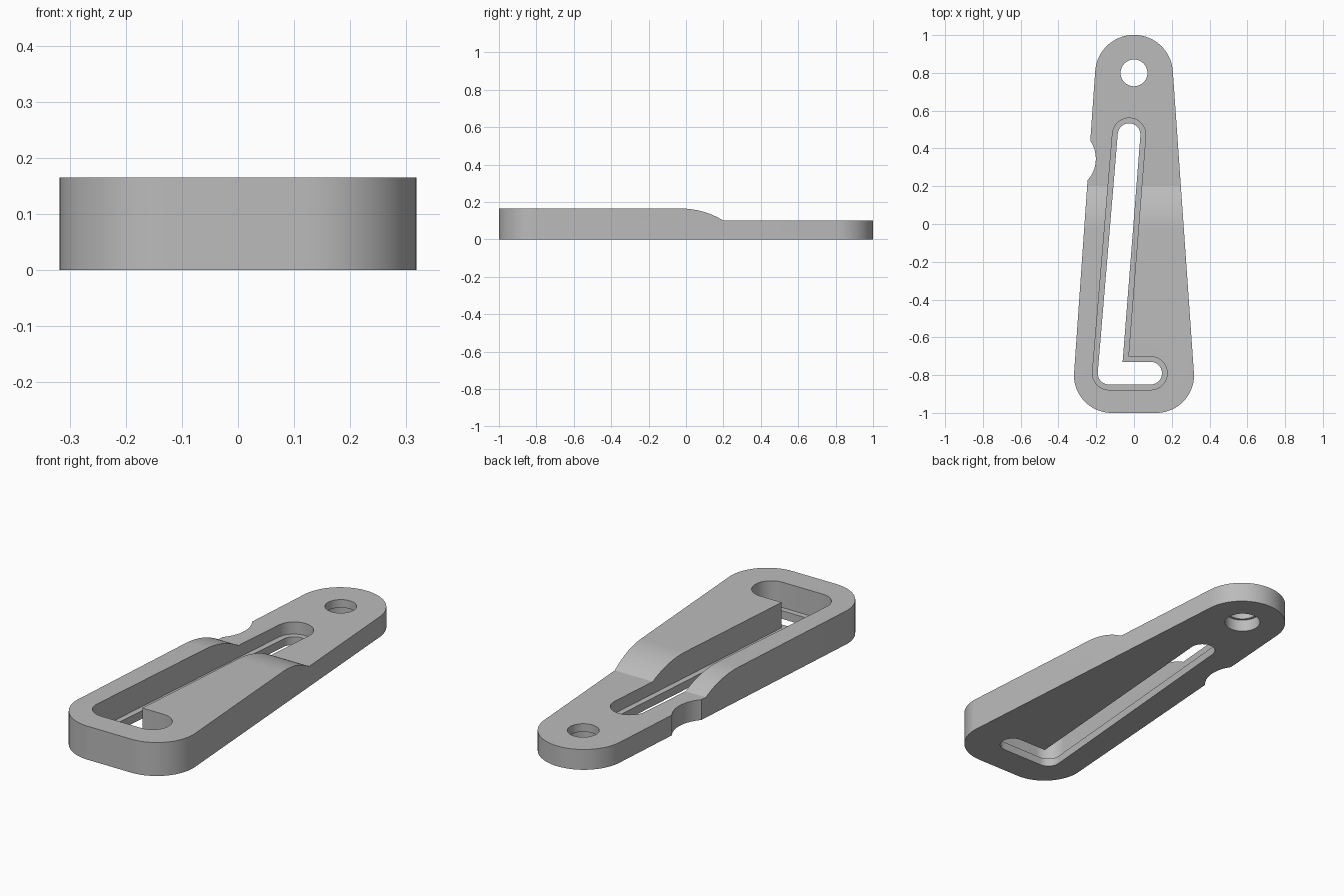
import bpy
import bmesh
from math import sin, cos, radians
from mathutils import Matrix

if "Cube" in bpy.data.objects:
    bpy.data.objects.remove(bpy.data.objects["Cube"], do_unlink=True)

grey = bpy.data.materials.new("plain grey")
grey.use_nodes = True
grey.diffuse_color = (0.5, 0.5, 0.5, 1)
grey.node_tree.nodes["Principled BSDF"].inputs["Base Color"].default_value = (0.5, 0.5, 0.5, 1)


def arc(cx, cy, r, start, end, steps=20):
    angles = [radians(start + (end - start) * i / steps) for i in range(steps + 1)]
    return [(cx + r * cos(a), cy + r * sin(a)) for a in angles]


def prism(name, outline, low, high, matrix=Matrix()):
    """Extrude a closed outline from low to high."""
    bm = bmesh.new()
    face = bm.faces.new([bm.verts.new((x, y, low)) for x, y in outline])
    top = bmesh.ops.extrude_face_region(bm, geom=[face])["geom"]
    bmesh.ops.translate(bm, vec=(0, 0, high - low),
                        verts=[g for g in top if isinstance(g, bmesh.types.BMVert)])
    bmesh.ops.transform(bm, matrix=matrix, verts=bm.verts)
    bmesh.ops.recalc_face_normals(bm, faces=bm.faces)
    mesh = bpy.data.meshes.new(name)
    bm.to_mesh(mesh)
    bm.free()
    mesh.materials.append(grey)
    obj = bpy.data.objects.new(name, mesh)
    bpy.context.collection.objects.link(obj)
    return obj


def slot(r):
    """Leaning L-shaped slot whose rounded ends have radius r."""
    lean = 4.7
    inset = 0.088 - r
    return (arc(-0.026, 0.473, r, -lean, 180 - lean)
            + arc(-0.132, -0.79, r, 180 - lean, 270)
            + arc(0.088, -0.79, r, -90, 90)
            + [(-0.03 - 1.08 * inset, -0.79 + r)])


# Tapered body with a round head and rounded front corners
body = prism("tapered_body",
             arc(0, 0.795, 0.206, 4, 176, 48)
             + arc(-0.118, -0.8, 0.2, 180, 270)
             + arc(0.118, -0.8, 0.2, -90, 0), 0, 0.165)

# Side profile (y, z) of the material above the head: a round shoulder
drop, run = 0.065, 0.23
radius = (run ** 2 + drop ** 2) / (2 * drop)
shoulder = [(0.2 - run * (1 - i / 16),
             0.165 - radius + (radius ** 2 - (run * i / 16) ** 2) ** 0.5)
            for i in range(1, 17)]
side_to_world = Matrix(((0, 0, 1, 0), (1, 0, 0, 0), (0, 1, 0, 0), (0, 0, 0, 1)))

cutters = [
    prism("shoulder_cutter", [(-0.03, 0.165), *shoulder, (1.2, 0.1), (1.2, 0.3), (-0.03, 0.3)],
          -0.6, 0.6, side_to_world),
    prism("notch_cutter", arc(-0.371, 0.345, 0.169, 0, 354, 59), -0.1, 0.3),
    prism("wide_slot_cutter", slot(0.088), 0.04, 0.3),
    prism("narrow_slot_cutter", slot(0.06), -0.1, 0.1),
    prism("hole_cutter", arc(0, 0.8, 0.071, 0, 352.5, 47), -0.1, 0.3),
    prism("counterbore_cutter", arc(0, 0.8, 0.083, 0, 352.5, 47), -0.1, 0.06),
]

# Cut the shoulder, notch, stepped slot and stepped hole
bpy.context.view_layer.objects.active = body
for cutter in cutters:
    modifier = body.modifiers.new(cutter.name, "BOOLEAN")
    modifier.operation = "DIFFERENCE"
    modifier.solver = "EXACT"
    modifier.object = cutter
    bpy.ops.object.modifier_apply(modifier=modifier.name)
    bpy.data.objects.remove(cutter, do_unlink=True)

bpy.ops.object.select_all(action="DESELECT")
body.select_set(True)
bpy.ops.object.shade_smooth_by_angle(angle=radians(25))
